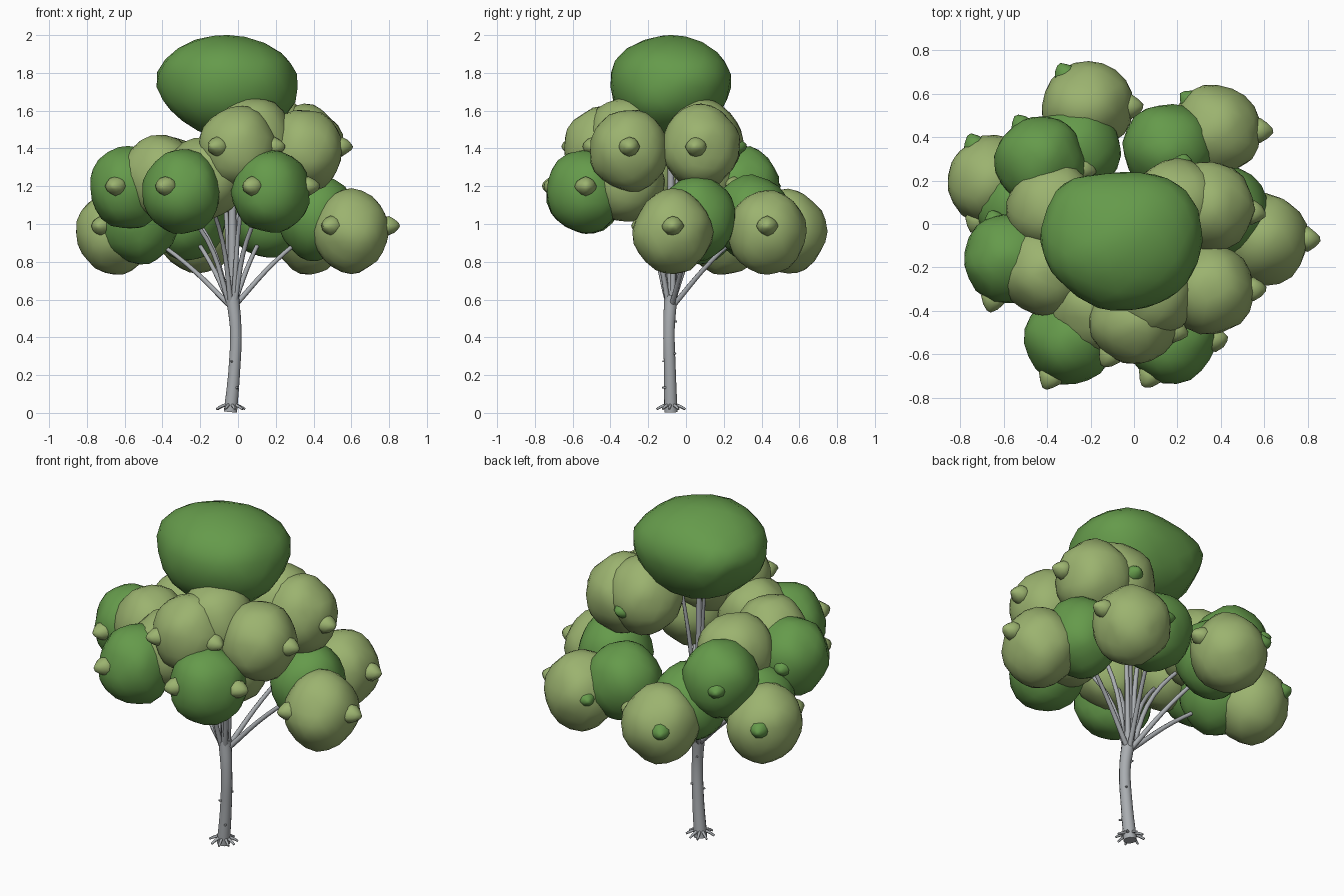
import bpy, bmesh, math, random
from mathutils import Vector, noise

random.seed(4)
cube = bpy.data.objects.get("Cube")
if cube:
    bpy.data.objects.remove(cube, do_unlink=True)


def material(name, rgb):
    m = bpy.data.materials.new(name)
    m.use_nodes = True
    m.diffuse_color = (*rgb, 1)
    m.node_tree.nodes["Principled BSDF"].inputs["Base Color"].default_value = (*rgb, 1)
    return m


DARK = material("deep_green", (0.13, 0.325, 0.07))
LIGHT = material("pale_green", (0.33, 0.45, 0.16))
BARK = material("grey_bark", (0.40, 0.42, 0.44))


def blob(name, centre, size, mat, angle=0, rough=0.04, shape=None, detail=3):
    """A lumpy, smooth-shaded icosphere."""
    bm = bmesh.new()
    bmesh.ops.create_icosphere(bm, subdivisions=detail, radius=1)
    offset = Vector(centre) * 7
    for v in bm.verts:
        v.co *= 1 + rough * noise.noise(v.co * 1.6 + offset) * 2
        if shape:
            shape(v.co)
        v.co = Vector((v.co.x * size[0], v.co.y * size[1], v.co.z * size[2]))
    for f in bm.faces:
        f.smooth = True
    me = bpy.data.meshes.new(name)
    bm.to_mesh(me)
    bm.free()
    ob = bpy.data.objects.new(name, me)
    ob.location = centre
    ob.rotation_euler.z = angle
    me.materials.append(mat)
    bpy.context.collection.objects.link(ob)


def tube(name, points, radii, sides=8):
    """A tapered limb that follows a smooth path."""
    cu = bpy.data.curves.new(name, "CURVE")
    cu.dimensions = "3D"
    cu.bevel_depth = 1
    cu.bevel_resolution = max(0, sides // 2 - 2)
    cu.resolution_u = 5
    cu.use_fill_caps = True
    sp = cu.splines.new("BEZIER")
    sp.bezier_points.add(len(points) - 1)
    for bp, p, r in zip(sp.bezier_points, points, radii):
        bp.co, bp.radius = p, r
        bp.handle_left_type = bp.handle_right_type = "AUTO"
    cu.materials.append(BARK)
    ob = bpy.data.objects.new(name, cu)
    bpy.context.collection.objects.link(ob)


def pointed(co):
    # narrow the outer end of a bud
    if co.x > 0:
        k = 1 - 0.45 * co.x
        co.y *= k
        co.z *= k


def crown_shape(co):
    # squarer back, blunt top, narrower underside that leans to one side
    if co.y > 0:
        co.x *= 1 + 0.4 * co.y ** 3
    if co.z < 0:
        co.x *= 1 + 0.08 * co.z
        co.y *= 1 + 0.08 * co.z
        co.x -= 0.07 * co.z
    else:
        k = 1 + 0.05 * math.sin(math.pi * co.z)
        co.x *= k
        co.y *= k


# Trunk, with roots and small knots
TOP = Vector((-0.03, -0.08, 0.57))
tube("trunk", [(-0.04, -0.08, 0.005), (-0.02, -0.085, 0.22), (-0.012, -0.09, 0.44),
               (-0.03, -0.08, 0.62)], [0.036, 0.032, 0.031, 0.036], 12)
for i in range(9):
    a = math.tau * i / 9 + random.uniform(-0.2, 0.2)
    d = Vector((math.cos(a), math.sin(a), 0))
    base = Vector((-0.04, -0.08, 0))
    tube("root", [base + d * 0.02 + Vector((0, 0, 0.045)),
                  base + d * 0.05 + Vector((0, 0, 0.035)),
                  base + d * 0.078 + Vector((0, 0, 0.02))], [0.009, 0.008, 0.006], 6)
for z, a in ((0.31, 0.9), (0.48, 2.0), (0.27, 4.2), (0.13, 5.2)):
    p = Vector((-0.018, -0.087, z))
    d = Vector((math.cos(a), math.sin(a), 0.1))
    tube("knot", [p + d * 0.025, p + d * 0.042], [0.007, 0.005], 6)

# Top crown
blob("crown", (-0.055, -0.08, 1.725), (0.367, 0.322, 0.277), DARK, rough=0.03, shape=crown_shape)

# Foliage clumps: x, y, z, material, buds as (direction in degrees, material)
L, D = LIGHT, DARK
clumps = [
    # upper ring
    (0.0, -0.44, 1.4, L, [(-124, L), (-15, L)]),
    (0.35, -0.3, 1.39, L, [(0, L)]),
    (0.35, 0.08, 1.41, L, [(-8, L)]),
    (0.08, -0.32, 1.45, L, []),
    (0.2, 0.09, 1.44, L, [(82, D)]),
    # middle ring
    (-0.58, -0.16, 1.19, D, [(-110, L), (110, D)]),
    (-0.295, -0.53, 1.17, D, [(-117, L)]),
    (0.175, -0.53, 1.17, D, [(-121, L), (0, L)]),
    (-0.43, 0.29, 1.19, D, [(118, D), (-10, L)]),
    (-0.41, -0.22, 1.25, L, []),
    (-0.38, 0.08, 1.25, L, []),
    (-0.18, -0.39, 1.24, L, []),
    (0.18, -0.32, 1.23, L, []),
    # lower ring
    (0.6, -0.07, 0.96, L, [(-123, L), (0, L)]),
    (0.38, 0.43, 0.96, L, [(0, L), (132, D)]),
    (-0.215, 0.54, 0.96, L, [(124, D), (0, L)]),
    (-0.655, 0.2, 0.95, L, [(116, D), (-110, L)]),
    (0.42, 0.06, 1.03, D, []),
    (0.16, 0.35, 1.04, D, []),
    (-0.27, 0.34, 1.03, D, []),
    (-0.52, 0.08, 1.01, D, []),
]
for x, y, z, mat, buds in clumps:
    out = math.atan2(y - TOP.y, x - TOP.x)
    blob("foliage_clump", (x, y, z), (0.205, 0.21, 0.22), mat, out)
    level = 0.99 if z < 1.1 else 1.2 if z < 1.3 else 1.41
    for deg, bud_mat in buds:
        a = math.radians(deg)
        reach = 0.2 if bud_mat == L else 0.178
        blob("bud", (x + reach * math.cos(a), y + reach * math.sin(a), level),
             (0.06, 0.058, 0.052), bud_mat, a, 0.06, pointed, 2)
    # Branch up into each inner clump
    if not buds:
        tip = Vector((x, y, z - 0.04))
        flat = tip - TOP
        start = TOP + Vector((flat.x, flat.y, 0)).normalized() * 0.015
        if z > 1.1:
            mid = TOP + Vector((flat.x * 0.36, flat.y * 0.36, flat.z * 0.55))
        else:
            mid = TOP.lerp(tip, 0.5) + Vector((0, 0, 0.02))
        tube("branch", [start, mid, tip], [0.015, 0.012, 0.01])

# Central leaders that hold up the crown
for dx, dy, r in ((0, 0, 0.026), (0.03, 0.02, 0.016), (-0.03, 0.025, 0.016)):
    tube("leader", [TOP + Vector((dx * 0.4, dy * 0.4, 0)), TOP + Vector((dx, dy, 0.45)),
                    TOP + Vector((dx * 3, dy * 3, 1.0))], [r, r * 0.8, r * 0.5])
